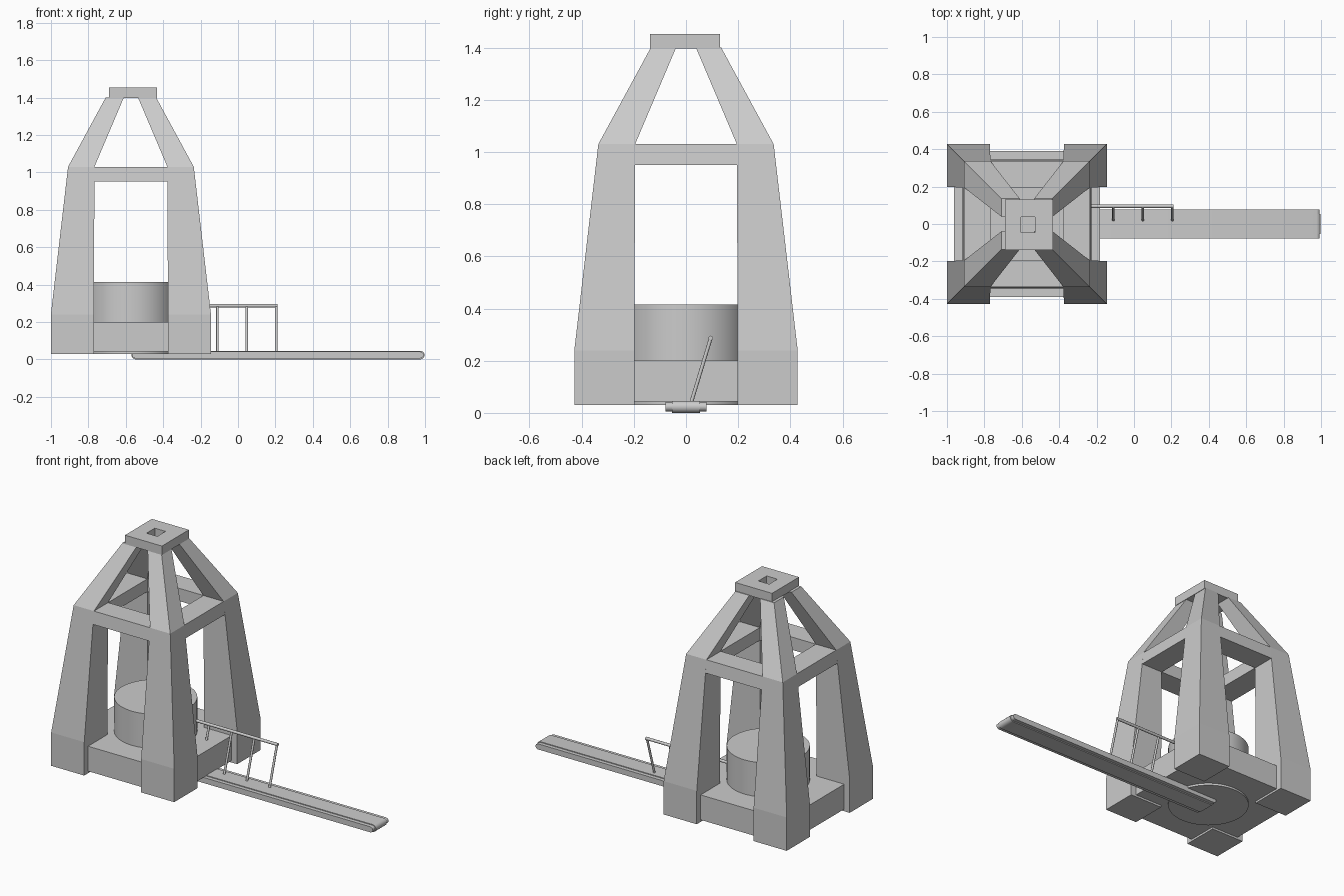
import bpy, bmesh, math
from mathutils import Vector, Matrix

if "Cube" in bpy.data.objects:
    bpy.data.objects.remove(bpy.data.objects["Cube"])

CX = -0.5725  # tower centre


def make(name, bm):
    bmesh.ops.recalc_face_normals(bm, faces=bm.faces)
    me = bpy.data.meshes.new(name)
    bm.to_mesh(me)
    bm.free()
    ob = bpy.data.objects.new(name, me)
    bpy.context.collection.objects.link(ob)
    return ob


def loft(bm, rects, closed=False):
    """Join rectangles (x0, x1, y0, y1, z); closed joins the last to the first."""
    rings = [[bm.verts.new(p) for p in
              ((x0, y0, z), (x1, y0, z), (x1, y1, z), (x0, y1, z))]
             for x0, x1, y0, y1, z in rects]
    pairs = list(zip(rings, rings[1:]))
    if closed:
        pairs.append((rings[-1], rings[0]))
    else:
        bm.faces.new(rings[0])
        bm.faces.new(rings[-1])
    for a, b in pairs:
        for i in range(4):
            j = (i + 1) % 4
            bm.faces.new((a[i], a[j], b[j], b[i]))


def box(name, x0, x1, y0, y1, z0, z1):
    bm = bmesh.new()
    loft(bm, [(x0, x1, y0, y1, z0), (x0, x1, y0, y1, z1)])
    return make(name, bm)


def four_around(name, rects):
    for k in range(4):
        bm = bmesh.new()
        loft(bm, rects)
        bm.transform(Matrix.Translation((CX, 0, 0)) @ Matrix.Rotation(k * math.pi / 2, 4, 'Z'))
        make(f"{name}_{k + 1}", bm)


def bar(name, a, b, r):
    """Thin round rod between two points."""
    a, b = Vector(a), Vector(b)
    bm = bmesh.new()
    bmesh.ops.create_cone(bm, cap_ends=True, segments=12, radius1=r, radius2=r, depth=(b - a).length)
    bm.transform(Matrix.Translation((a + b) / 2) @ (b - a).to_track_quat('Z', 'Y').to_matrix().to_4x4())
    return make(name, bm)


def stadium(name, x0, x1, y0, y1, z0, z1, n=6):
    """Slab with rounded ends, extruded along y."""
    r, zc = (z1 - z0) / 2, (z0 + z1) / 2
    pts = []
    for cx, start in ((x1 - r, -90), (x0 + r, 90)):
        for i in range(n + 1):
            t = math.radians(start + 180 * i / n)
            pts.append((cx + r * math.cos(t), zc + r * math.sin(t)))
    bm = bmesh.new()
    face = bm.faces.new([bm.verts.new((x, y0, z)) for x, z in pts])
    ext = bmesh.ops.extrude_face_region(bm, geom=[face], use_keep_orig=True)
    bmesh.ops.translate(bm, vec=(0, y1 - y0, 0),
                        verts=[v for v in ext['geom'] if isinstance(v, bmesh.types.BMVert)])
    return make(name, bm)


# Four legs: foot block, tapering shaft, converging roof strut
four_around("tower_leg", [
    (0.198, 0.428, 0.198, 0.428, 0.03),
    (0.198, 0.428, 0.198, 0.428, 0.24),
    (0.195, 0.336, 0.195, 0.336, 1.03),
    (0.038, 0.135, 0.038, 0.135, 1.40)])

# Cross beams between the legs
four_around("cross_beam", [
    (0.195, 0.345, -0.197, 0.197, 0.95),
    (0.195, 0.336, -0.196, 0.196, 1.03)])

# Square cap with a hole through it
bm = bmesh.new()
o = (-0.69, -0.433, -0.138, 0.13)
h = (-0.605, -0.53, -0.045, 0.037)
loft(bm, [o + (1.397,), o + (1.453,), h + (1.453,), h + (1.397,)], closed=True)
make("roof_cap", bm)

# Platform and central drum
box("platform", CX - 0.39, CX + 0.39, -0.39, 0.39, 0.043, 0.2)
bm = bmesh.new()
bmesh.ops.create_cone(bm, cap_ends=True, segments=64, radius1=0.237, radius2=0.237, depth=0.385,
                      matrix=Matrix.Translation((CX, 0, 0.2225)))
drum = make("drum", bm)

# Long walkway: rounded slab with side rails
walk = stadium("walkway", -0.57, 0.998, -0.054, 0.054, 0.0, 0.046)
sides = [stadium(f"walkway_side_{n}", -0.567, 0.993, min(a, b), max(a, b), 0.006, 0.041)
         for n, a, b in (("front", -0.078, -0.054), ("back", 0.054, 0.078))]

# Leaning handrail
rail = bar("handrail", (-0.36, 0.095, 0.287), (0.212, 0.095, 0.287), 0.009)
posts = [bar(f"handrail_post_{i + 1}", (x, 0.017, 0.03), (x, 0.095, 0.287), 0.007)
         for i, x in enumerate((0.205, 0.047, -0.11, -0.267))]

# Smooth shading on round parts
for ob in [drum, walk, rail] + sides + posts:
    bpy.ops.object.select_all(action='DESELECT')
    ob.select_set(True)
    bpy.context.view_layer.objects.active = ob
    bpy.ops.object.shade_smooth_by_angle(angle=math.radians(35))
